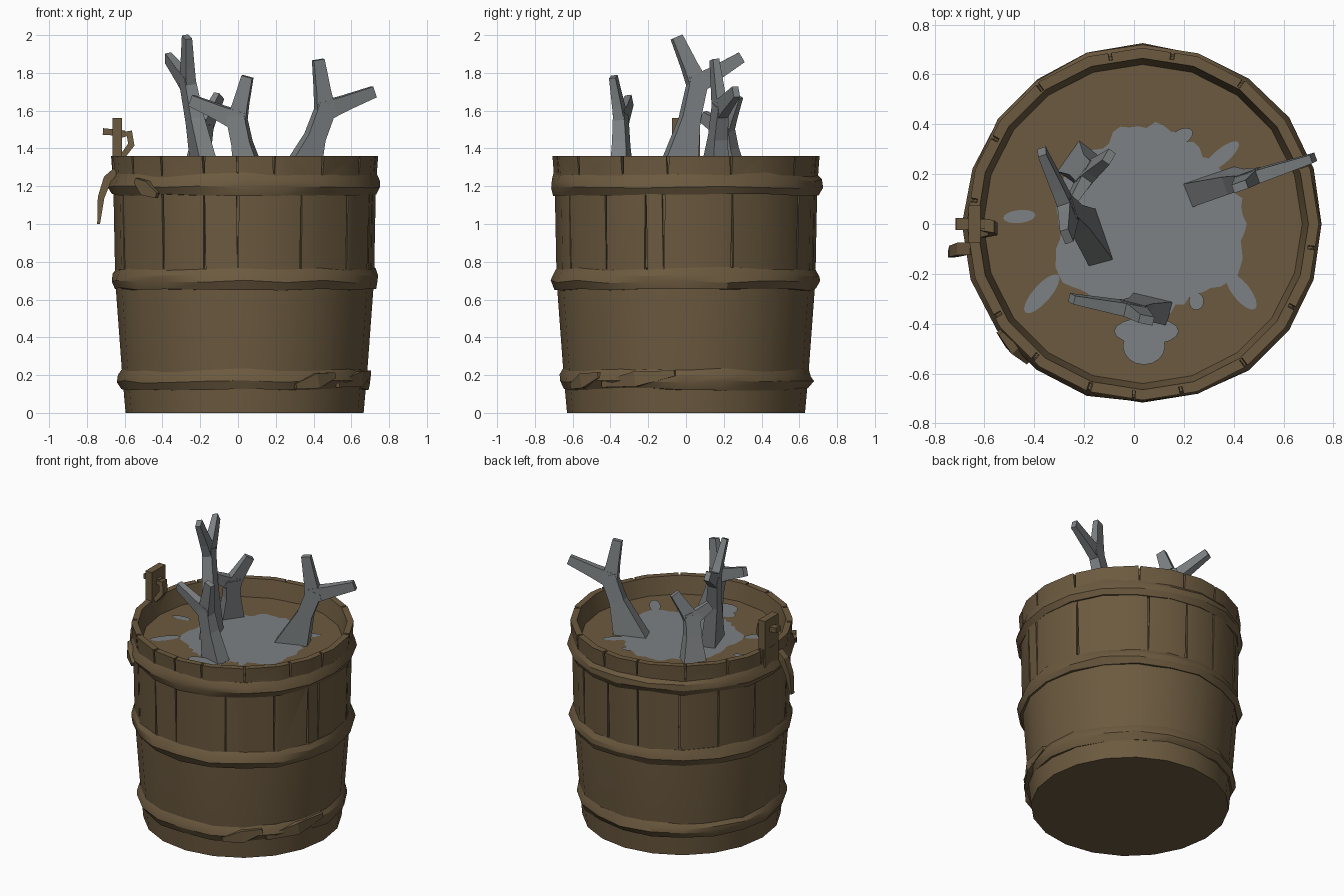
import bpy, bmesh, math, random
from mathutils import Vector

random.seed(4)
if "Cube" in bpy.data.objects:
    bpy.data.objects.remove(bpy.data.objects["Cube"])

CX = 0.035      # bucket axis in x
SIDES = 20
FLOOR = 1.24    # height of the filled surface


def material(name, rgb):
    m = bpy.data.materials.new(name)
    m.use_nodes = True
    m.diffuse_color = (*rgb, 1)
    m.node_tree.nodes["Principled BSDF"].inputs["Base Color"].default_value = (*rgb, 1)
    return m


wood = material("brown wood", (0.150, 0.102, 0.050))
grey = material("grey", (0.205, 0.220, 0.227))


def finish(name, bm, mat, smooth=None):
    bmesh.ops.recalc_face_normals(bm, faces=bm.faces)
    mesh = bpy.data.meshes.new(name)
    bm.to_mesh(mesh)
    bm.free()
    ob = bpy.data.objects.new(name, mesh)
    bpy.context.collection.objects.link(ob)
    mesh.materials.append(mat)
    if smooth:
        shade(ob, smooth)
    return ob


def shade(ob, degrees):
    bpy.ops.object.select_all(action='DESELECT')
    ob.select_set(True)
    bpy.context.view_layer.objects.active = ob
    bpy.ops.object.shade_smooth_by_angle(angle=math.radians(degrees))


def polar(r, a, z):
    return Vector((CX + r * math.cos(a), r * math.sin(a), z))


def bridge(bm, loop_a, loop_b):
    n = len(loop_a)
    for i in range(n):
        j = (i + 1) % n
        bm.faces.new((loop_a[i], loop_a[j], loop_b[j], loop_b[i]))


def lathe(bm, profile, jitter=0.0, closed=False):
    """Turn (radius, height) points round the bucket axis."""
    rings = []
    for r, z in profile:
        rings.append([bm.verts.new(polar(r + random.uniform(-jitter, jitter),
                                         math.tau * i / SIDES,
                                         z + random.uniform(-jitter, jitter)))
                      for i in range(SIDES)])
    for a, b in zip(rings, rings[1:]):
        bridge(bm, a, b)
    if closed:
        bridge(bm, rings[-1], rings[0])
    else:
        bm.faces.new(rings[0])
        bm.faces.new(rings[-1])


def strip(bm, points, widths, thicks, normal):
    """Square-section bar along a path, flat across the normal."""
    pts = [Vector(p) for p in points]
    n = Vector(normal).normalized()
    loops = []
    for i, p in enumerate(pts):
        d = pts[min(i + 1, len(pts) - 1)] - pts[max(i - 1, 0)]
        u = n.cross(d).normalized() * widths[i] / 2
        v = n * thicks[i] / 2
        loops.append([bm.verts.new(p + c) for c in (u + v, v - u, -u - v, u - v)])
    for a, b in zip(loops, loops[1:]):
        bridge(bm, a, b)
    bm.faces.new(loops[0])
    bm.faces.new(loops[-1])


def box(bm, lo, hi):
    lo, hi = Vector(lo), Vector(hi)
    mid = (lo + hi) / 2
    strip(bm, [(mid.x, mid.y, lo.z), (mid.x, mid.y, hi.z)],
          [hi.x - lo.x] * 2, [hi.y - lo.y] * 2, (0, 1, 0))


# Bucket body, filled to just under the rim
bm = bmesh.new()
lathe(bm, [(0.63, 0), (0.648, 0.2), (0.685, 0.7), (0.695, 1.2), (0.707, 1.36),
           (0.665, 1.36), (0.64, FLOOR)])
body = finish("bucket_body", bm, wood)

# Gaps between the staves, and notches in the rim
bm = bmesh.new()


def gap(angle, z0, z1, w0, w1, depth):
    a = math.radians(angle)
    out = Vector((math.cos(a), math.sin(a), 0))
    strip(bm, [polar(0.70, a, z0), polar(0.70, a, z1)], [w0, w1], [depth * 2] * 2, out)


SLITS = [-159, -129, -108, -93, -64, -38, -18, -10, 21, 60, 82, 101, 124, 145, 168]
for k, angle in enumerate(SLITS):
    wide, thin = random.uniform(0.011, 0.018), 0.005
    low, high = (thin, wide) if k % 2 else (wide, thin)
    gap(angle, 0.76, 1.18, low, high, 0.035)
for angle in [-148, -129, -108, -93, -77, -54, -29, -8, 20, 55, 80, 101, 127, 150, 172]:
    gap(angle, 1.255, 1.4, 0.007, random.uniform(0.012, 0.02), 0.03)
cutter = finish("gap_cutter", bm, wood)
cutter.hide_render = True
mod = body.modifiers.new("gaps", 'BOOLEAN')
mod.operation = 'DIFFERENCE'
mod.solver = 'EXACT'
mod.object = cutter
bpy.context.view_layer.objects.active = body
bpy.ops.object.modifier_apply(modifier="gaps")
bpy.data.objects.remove(cutter)
shade(body, 30)

# Three rough hoops
for name, z, r in (("lower_hoop", 0.18, 0.645), ("middle_hoop", 0.71, 0.686),
                   ("upper_hoop", 1.21, 0.695)):
    bm = bmesh.new()
    lathe(bm, [(r - 0.025, z - 0.055), (r + 0.004, z - 0.055), (r + 0.025, z - 0.015),
               (r + 0.02, z + 0.02), (r, z + 0.055), (r - 0.025, z + 0.055)],
          jitter=0.008, closed=True)
    finish(name, bm, wood, 25)

# Loose hoop ends lying against the bucket
for name, a0, a1, r, z0, z1 in (("upper_hoop_end", -143, -130, 0.72, 1.23, 1.15),
                                ("lower_hoop_end", -42, -5, 0.662, 0.15, 0.21),
                                ("front_hoop_end", -66, -44, 0.662, 0.14, 0.2)):
    bm = bmesh.new()
    angles = [math.radians(a0 + (a1 - a0) * t) for t in (0, 0.5, 1)]
    path = [polar(r, a, z0 + (z1 - z0) * i / 2) for i, a in enumerate(angles)]
    out = Vector((math.cos(angles[1]), math.sin(angles[1]), 0))
    strip(bm, path, [0.03, 0.08, 0.03], [0.02, 0.04, 0.02], out)
    finish(name, bm, wood)

# Handle lug on the right, with its peg, loop and hanging binding
bm = bmesh.new()
box(bm, (-0.665, -0.075, 1.2), (-0.615, 0.075, 1.56))
finish("handle_lug", bm, wood)
bm = bmesh.new()
strip(bm, [(-0.715, 0, 1.49), (-0.6, 0, 1.48)], [0.035, 0.03], [0.05, 0.04], (0, 1, 0))
finish("handle_peg", bm, wood)
bm = bmesh.new()
strip(bm, [(-0.62, 0, 1.47), (-0.575, -0.01, 1.48), (-0.565, -0.02, 1.42), (-0.61, -0.03, 1.36)],
      [0.03, 0.04, 0.035, 0.03], [0.05] * 4, (0, 1, 0))
finish("handle_loop", bm, wood)
bm = bmesh.new()
strip(bm, [(-0.645, -0.1, 1.28), (-0.69, -0.1, 1.24), (-0.725, -0.11, 1.14), (-0.738, -0.12, 1.0)],
      [0.04, 0.045, 0.035, 0.015], [0.05, 0.05, 0.045, 0.03], (0, 1, 0))
finish("hanging_binding", bm, wood)

# Grey spill: a ragged pool and separate splashes
bm = bmesh.new()


def plate(points, z):
    bm.faces.new([bm.verts.new((x, y, z)) for x, y in points])


RADII = [39, 39, 37, 36, 37, 39, 40, 39, 36, 38, 37, 37,
         34, 38, 42, 38, 37, 37, 36, 36, 34, 37, 42, 39]
pool = []
for i in range(72):
    k, t = i // 3, (i % 3) / 3
    r = (RADII[k] * (1 - t) + RADII[(k + 1) % 24] * t) / 100 + random.uniform(-0.015, 0.015)
    a = math.tau * i / 72
    pool.append((0.05 + r * math.cos(a), r * math.sin(a)))
plate(pool, FLOOR + 0.004)
SPLASHES = [(-0.46, 0.03, 0.065, 0.026, 0.1), (-0.37, -0.28, 0.1, 0.035, 0.85),
            (0.43, -0.27, 0.09, 0.035, -0.9), (0.35, 0.27, 0.09, 0.03, 0.7),
            (0.05, -0.43, 0.13, 0.055, 0), (0.04, -0.49, 0.085, 0.075, 0),
            (0.25, -0.31, 0.03, 0.035, 0), (0.19, 0.35, 0.05, 0.03, 0.5)]
for k, (x, y, rx, ry, turn) in enumerate(SPLASHES):
    c, s = math.cos(turn), math.sin(turn)
    ring = [(rx * math.cos(a), ry * math.sin(a)) for a in (math.tau * i / 16 for i in range(16))]
    plate([(x + u * c - v * s, y + u * s + v * c) for u, v in ring], FLOOR + 0.005 + k * 0.0003)
spill = finish("grey_spill", bm, grey)
for face in spill.data.polygons:
    if face.normal.z < 0:
        face.flip()


# Forked branches standing in the bucket
def branch(name, base, fork, tips, width):
    base, fork = Vector(base), Vector(fork)
    tips = [Vector(t) for t in tips]
    n = (tips[0] - fork).cross(tips[1] - fork).normalized()
    bm = bmesh.new()
    neck = base.lerp(fork, 0.65)
    top = fork + (fork - neck).normalized() * 0.03
    strip(bm, [base, neck, top], [width, 0.1, 0.1], [0.1, 0.075, 0.06], n)
    for tip in tips:
        start = fork - (tip - fork).normalized() * 0.03
        strip(bm, [start, start.lerp(tip, 0.45), tip], [0.11, 0.08, 0.06],
              [0.06, 0.05, 0.035], n)
    finish(name, bm, grey)


branch("left_branch", (0.31, 0.15, 1.2), (0.46, 0.18, 1.6),
       [(0.425, 0.15, 1.87), (0.72, 0.265, 1.7)], 0.22)
branch("front_branch", (0.07, -0.34, 1.2), (-0.005, -0.345, 1.55),
       [(0.05, -0.385, 1.78), (-0.25, -0.3, 1.655)], 0.17)
branch("tall_branch", (-0.16, -0.06, 1.2), (-0.265, 0.06, 1.74),
       [(-0.27, -0.05, 1.99), (-0.37, 0.29, 1.88)], 0.22)
branch("back_branch", (-0.23, 0.25, 1.2), (-0.185, 0.2, 1.5),
       [(-0.1, 0.27, 1.68), (-0.25, 0.09, 1.57)], 0.16)
